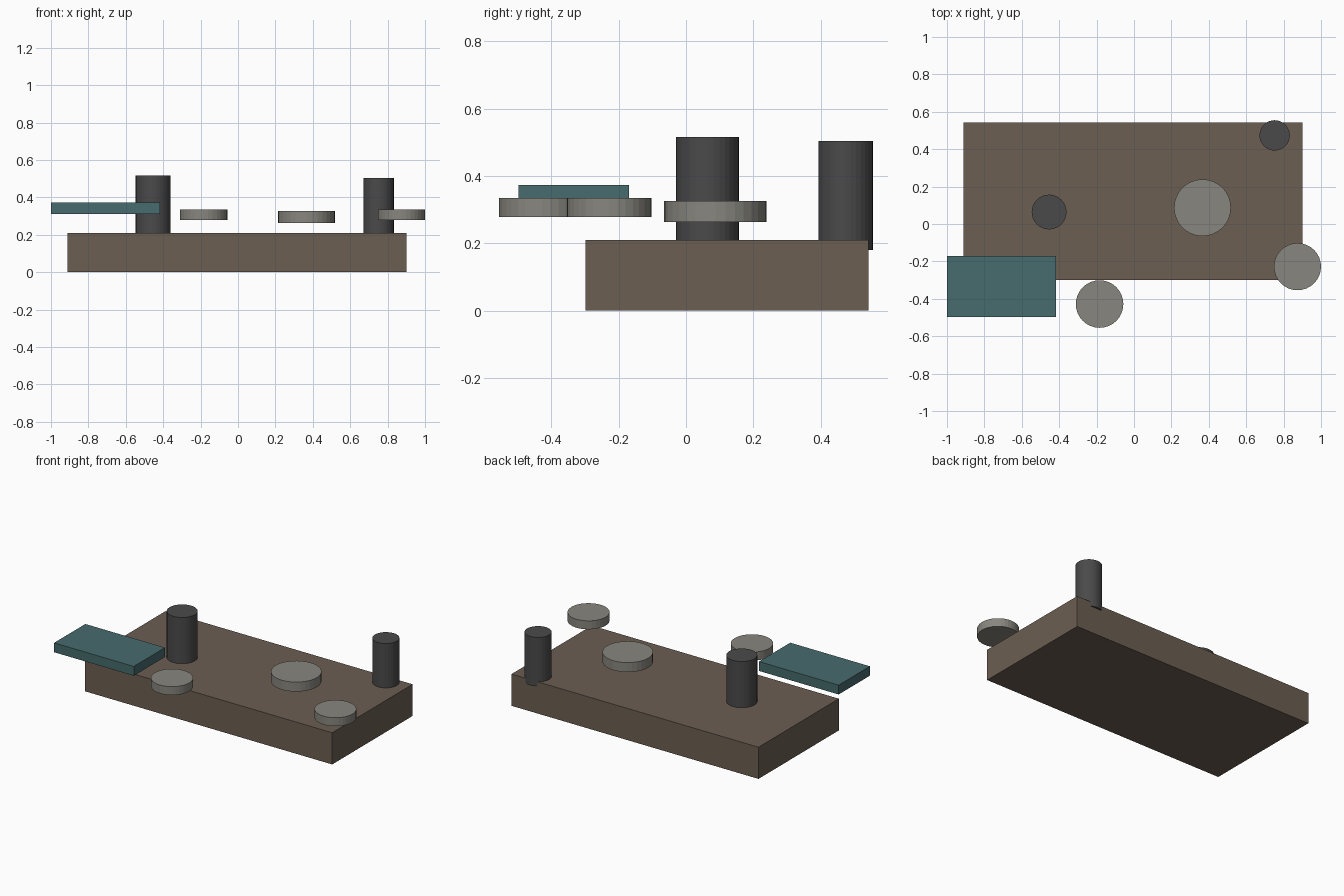
import bpy

if "Cube" in bpy.data.objects:
    bpy.data.objects.remove(bpy.data.objects["Cube"])


def material(name, rgb):
    m = bpy.data.materials.new(name)
    m.diffuse_color = (*rgb, 1)
    m.use_nodes = True
    m.node_tree.nodes["Principled BSDF"].inputs["Base Color"].default_value = m.diffuse_color
    return m


BROWN = material("warm brown", (0.15, 0.112, 0.085))
TEAL = material("dull teal", (0.063, 0.145, 0.153))
DARK = material("charcoal", (0.068, 0.068, 0.068))
GREY = material("stone grey", (0.245, 0.24, 0.21))


def box(name, lo, hi, mat):
    """Box spanning two opposite corners."""
    centre = [(a + b) / 2 for a, b in zip(lo, hi)]
    bpy.ops.mesh.primitive_cube_add(size=1, location=centre)
    ob = bpy.context.object
    ob.name = name
    ob.scale = [b - a for a, b in zip(lo, hi)]
    bpy.ops.object.transform_apply(location=False, rotation=False, scale=True)
    ob.data.materials.append(mat)


def cylinder(name, x, y, radius, z0, z1, mat):
    """Upright faceted cylinder between two heights."""
    bpy.ops.mesh.primitive_cylinder_add(
        vertices=32, radius=radius, depth=z1 - z0, location=(x, y, (z0 + z1) / 2))
    ob = bpy.context.object
    ob.name = name
    ob.data.materials.append(mat)


# Slab base and the raised side plate
box("base", (-0.911, -0.299, 0), (0.9, 0.542, 0.21), BROWN)
box("side_plate", (-1, -0.497, 0.311), (-0.416, -0.17, 0.373), TEAL)

# Upright posts, sunk slightly into the base
cylinder("left_post", -0.454, 0.064, 0.093, 0.18, 0.516, DARK)
cylinder("right_post", 0.752, 0.474, 0.081, 0.18, 0.504, DARK)

# Floating flat discs
cylinder("large_disc", 0.366, 0.087, 0.152, 0.263, 0.326, GREY)
cylinder("right_disc", 0.874, -0.228, 0.126, 0.278, 0.334, GREY)
cylinder("front_disc", -0.184, -0.428, 0.127, 0.278, 0.334, GREY)
